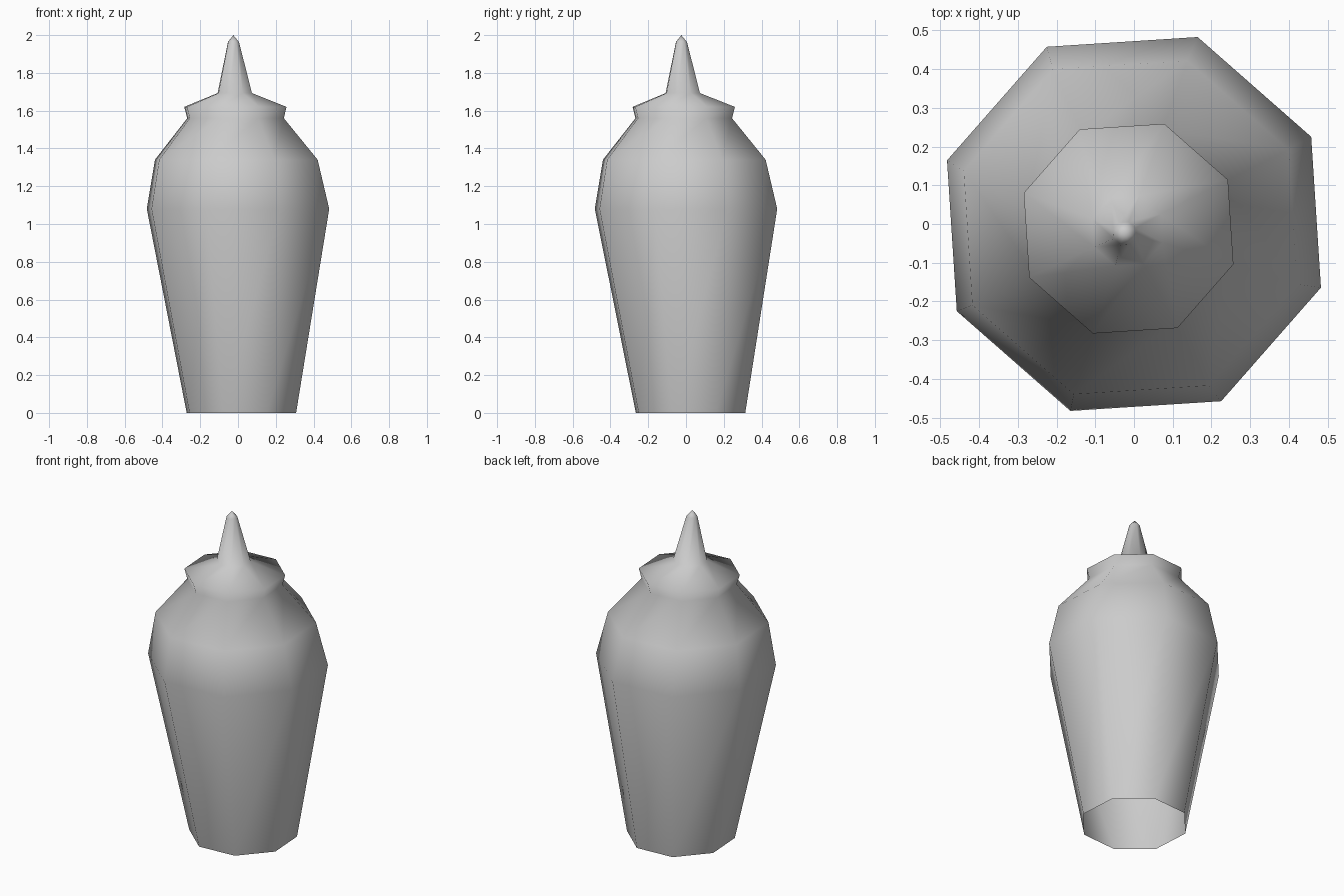
import bpy
import bmesh
from math import cos, sin, pi, radians

cube = bpy.data.objects.get("Cube")
if cube:
    bpy.data.objects.remove(cube, do_unlink=True)

SIDES = 8
TURN = radians(26.2)

# Plain grey plastic
grey = bpy.data.materials.new("light_grey_plastic")
grey.use_nodes = True
colour = (0.6, 0.6, 0.6, 1)
grey.diffuse_color = colour
grey.node_tree.nodes["Principled BSDF"].inputs["Base Color"].default_value = colour

# Leaning profile: centre x, centre y, height, radius
profile = [
    (0.018, 0.024, 0.0, 0.306),      # open foot
    (0.0, 0.0, 1.08, 0.51),          # widest point
    (-0.009, -0.009, 1.34, 0.455),   # shoulder
    (-0.013, -0.012, 1.56, 0.27),    # neck
    (-0.014, -0.012, 1.62, 0.286),   # cap rim
    (-0.017, -0.017, 1.693, 0.096),  # spout base
    (-0.024, -0.024, 1.963, 0.031),  # spout shoulder
]
tip = (-0.025, -0.025, 2.0)

bm = bmesh.new()
rings = []
for cx, cy, z, r in profile:
    angles = [TURN + 2 * pi * i / SIDES for i in range(SIDES)]
    rings.append([bm.verts.new((cx + r * cos(a), cy + r * sin(a), z)) for a in angles])

# Walls between neighbouring rings
for low, high in zip(rings, rings[1:]):
    for i in range(SIDES):
        j = (i + 1) % SIDES
        bm.faces.new((low[i], low[j], high[j], high[i]))

# Closed spout tip
apex = bm.verts.new(tip)
for i in range(SIDES):
    bm.faces.new((rings[-1][i], rings[-1][(i + 1) % SIDES], apex))

for face in bm.faces:
    face.smooth = True

mesh = bpy.data.meshes.new("squeeze_bottle")
bm.to_mesh(mesh)
bm.free()
mesh.materials.append(grey)
bottle = bpy.data.objects.new("squeeze_bottle", mesh)
bpy.context.collection.objects.link(bottle)
